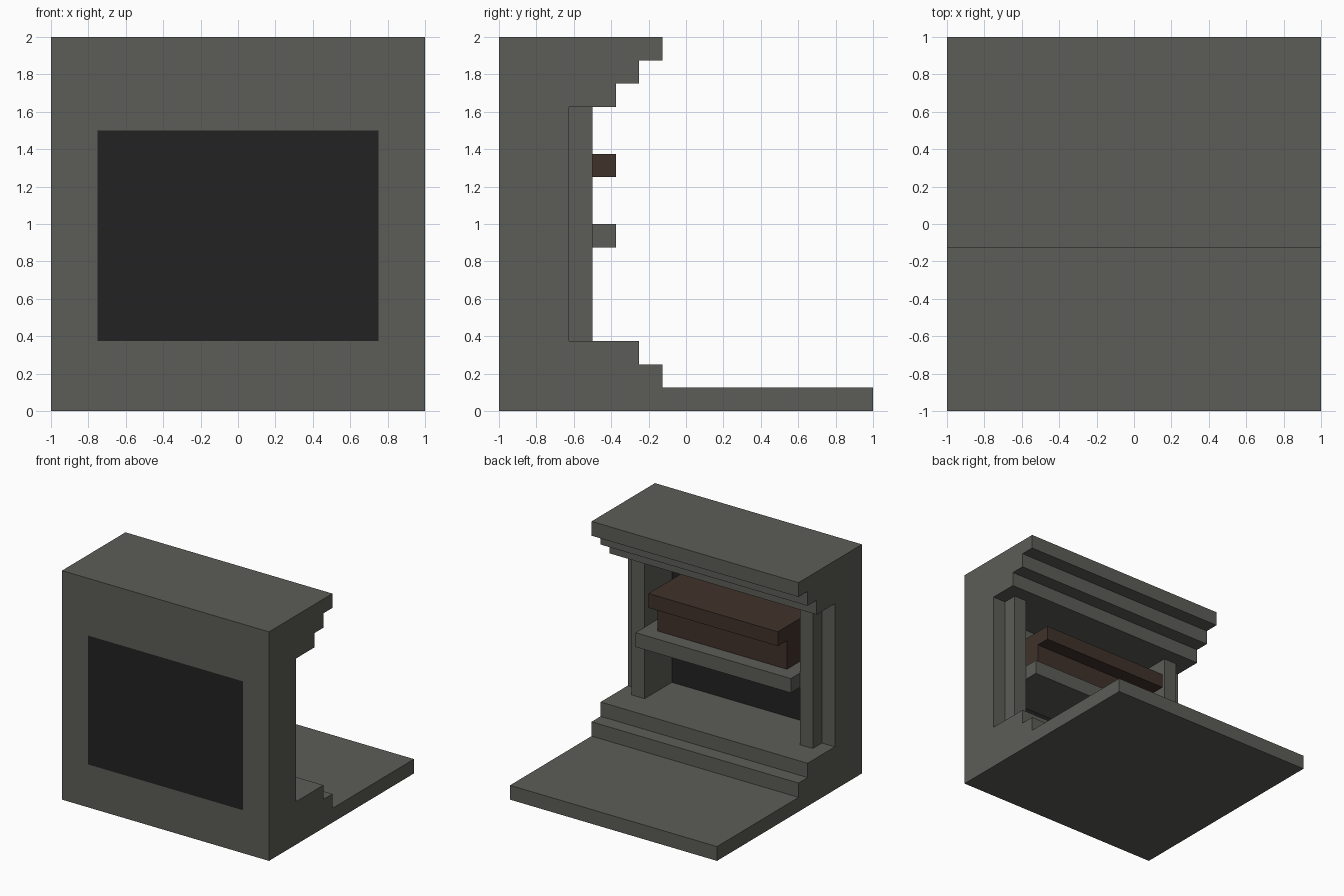
import bpy
import bmesh

if "Cube" in bpy.data.objects:
    bpy.data.objects.remove(bpy.data.objects["Cube"], do_unlink=True)


def make_material(name, rgb):
    mat = bpy.data.materials.new(name)
    mat.use_nodes = True
    color = (*rgb, 1.0)
    mat.diffuse_color = color
    mat.node_tree.nodes["Principled BSDF"].inputs["Base Color"].default_value = color
    return mat


stone = make_material("grey_stone", (0.107, 0.107, 0.095))
black = make_material("black_panel", (0.016, 0.016, 0.016))
wood = make_material("dark_wood", (0.051, 0.031, 0.023))


def finish(name, bm, mat):
    bmesh.ops.recalc_face_normals(bm, faces=bm.faces)
    mesh = bpy.data.meshes.new(name)
    bm.to_mesh(mesh)
    bm.free()
    mesh.materials.append(mat)
    obj = bpy.data.objects.new(name, mesh)
    bpy.context.collection.objects.link(obj)
    return obj


def extrude_profile(name, points, x0, x1, mat):
    """Extrude a (y, z) outline along x."""
    bm = bmesh.new()
    face = bm.faces.new([bm.verts.new((x0, y, z)) for y, z in points])
    result = bmesh.ops.extrude_face_region(bm, geom=[face])
    verts = [v for v in result["geom"] if isinstance(v, bmesh.types.BMVert)]
    bmesh.ops.translate(bm, verts=verts, vec=(x1 - x0, 0, 0))
    return finish(name, bm, mat)


def box(name, x, y, z, mat):
    outline = [(y[0], z[0]), (y[1], z[0]), (y[1], z[1]), (y[0], z[1])]
    return extrude_profile(name, outline, x[0], x[1], mat)


# Stepped base with the long floor slab behind it
extrude_profile("stepped_base", [
    (-1, 0), (1, 0), (1, 0.125), (-0.125, 0.125), (-0.125, 0.25),
    (-0.25, 0.25), (-0.25, 0.375), (-1, 0.375)], -1, 1, stone)

# Stepped canopy, widening towards the top
extrude_profile("stepped_canopy", [
    (-1, 1.625), (-0.375, 1.625), (-0.375, 1.75), (-0.25, 1.75),
    (-0.25, 1.875), (-0.125, 1.875), (-0.125, 2), (-1, 2)], -1, 1, stone)

# Side walls and the pillars standing against them
for side, s in (("left", 1), ("right", -1)):
    box(side + "_wall", sorted((0.75 * s, s)), (-1, -0.625), (0.375, 1.625), stone)
    box(side + "_pillar", sorted((0.75 * s, 0.875 * s)), (-0.625, -0.5),
        (0.375, 1.625), stone)

# Front lintel and dark panel closing the opening
box("front_lintel", (-0.75, 0.75), (-1, -0.875), (1.5, 1.625), stone)
box("front_panel", (-0.75, 0.75), (-1, -0.875), (0.375, 1.5), black)

# Stone shelf carrying a wooden chest with an overhanging lid
box("shelf", (-0.75, 0.75), (-0.875, -0.375), (0.875, 1.0), stone)
box("chest_body", (-0.625, 0.625), (-0.875, -0.5), (1.0, 1.25), wood)
box("chest_lid", (-0.625, 0.625), (-0.875, -0.375), (1.25, 1.375), wood)
